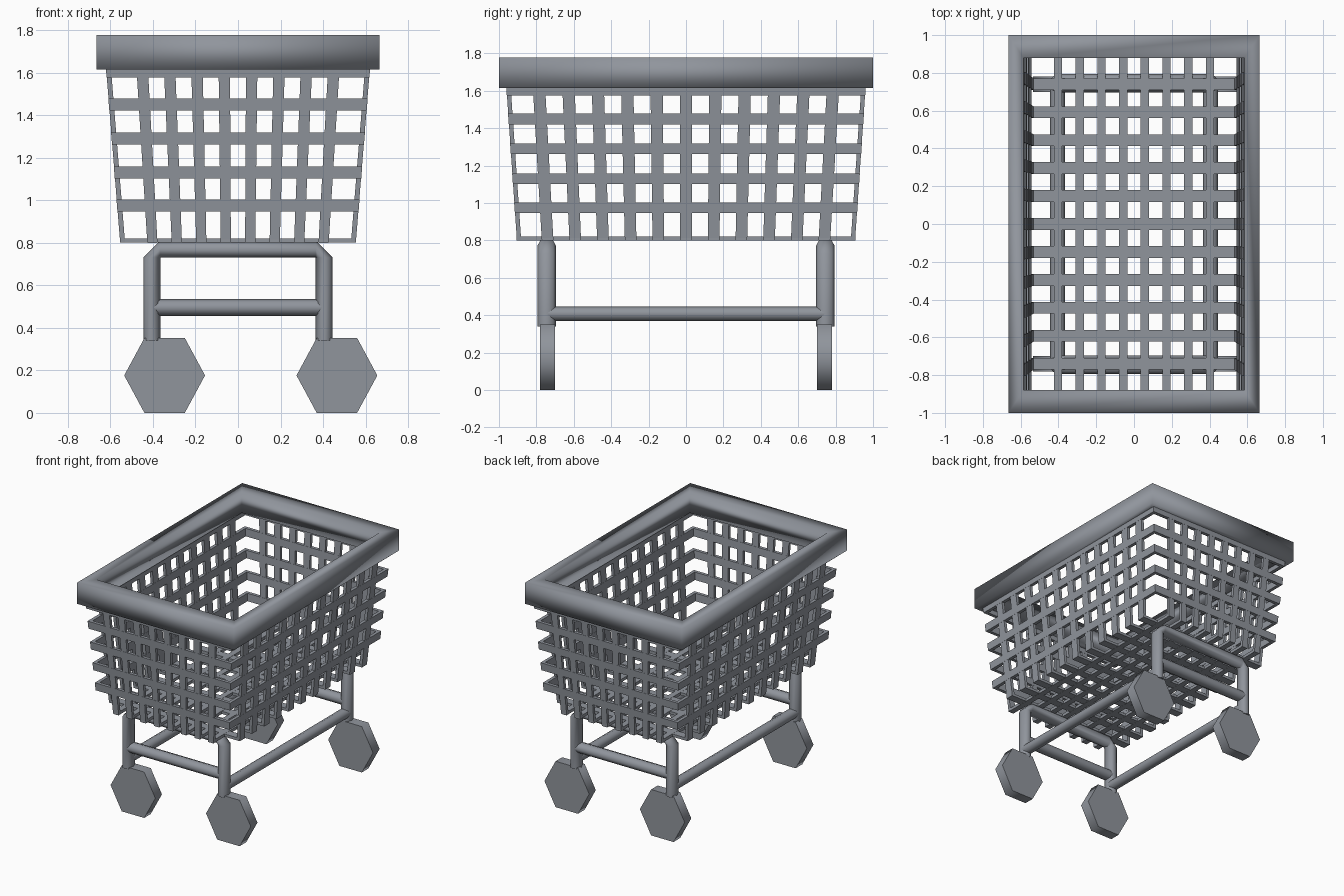
import bpy, bmesh, math
from mathutils import Vector

if "Cube" in bpy.data.objects:
    bpy.data.objects.remove(bpy.data.objects["Cube"])

grey = bpy.data.materials.new("steel grey")
grey.diffuse_color = (0.28, 0.30, 0.335, 1)
grey.use_nodes = True
grey.node_tree.nodes["Principled BSDF"].inputs["Base Color"].default_value = grey.diffuse_color


def finish(name, bm, smooth=None):
    """Turn a bmesh into a named, coloured object."""
    bmesh.ops.recalc_face_normals(bm, faces=bm.faces)
    me = bpy.data.meshes.new(name)
    bm.to_mesh(me)
    bm.free()
    me.materials.append(grey)
    ob = bpy.data.objects.new(name, me)
    bpy.context.collection.objects.link(ob)
    if smooth:
        bpy.ops.object.select_all(action='DESELECT')
        ob.select_set(True)
        bpy.context.view_layer.objects.active = ob
        bpy.ops.object.shade_smooth_by_angle(angle=math.radians(smooth))
    return ob


def block(bm, a, b):
    """Six-sided bar between two matching quads."""
    va, vb = [bm.verts.new(p) for p in a], [bm.verts.new(p) for p in b]
    bm.faces.new(va)
    bm.faces.new(vb[::-1])
    for i in range(4):
        j = (i + 1) % 4
        bm.faces.new((va[i], vb[i], vb[j], va[j]))


def tube(bm, pts, side, r_side, r_perp, sides=8):
    """Capped tube; each ring is square to its longest neighbouring segment."""
    pts = [Vector(p) for p in pts]
    side = Vector(side)
    rings = []
    for i, p in enumerate(pts):
        segs = [pts[k + 1] - pts[k] for k in (i - 1, i) if 0 <= k < len(pts) - 1]
        perp = max(segs, key=lambda s: s.length).normalized().cross(side)
        ring = []
        for k in range(sides):
            t = math.tau * k / sides
            ring.append(bm.verts.new(p + side * (r_side * math.cos(t)) + perp * (r_perp * math.sin(t))))
        rings.append(ring)
    for r, q in zip(rings, rings[1:]):
        for k in range(sides):
            j = (k + 1) % sides
            bm.faces.new((r[k], r[j], q[j], q[k]))
    bm.faces.new(rings[0])
    bm.faces.new(rings[-1])


# Basket proportions: walls lean outwards from floor to rim
Z0, Z1 = 0.80, 1.63
BX, BY, TX, TY = 0.555, 0.905, 0.622, 0.962
T = 0.025
XS = [0.115 * (i - 3.5) for i in range(8)]
YS = [0.148 * (i - 5) for i in range(11)]
LEVELS = [0.975, 1.13, 1.29, 1.45, 1.605]


def half(axis, z):
    f = (z - Z0) / (Z1 - Z0)
    return BX + (TX - BX) * f if axis == 0 else BY + (TY - BY) * f


def wall(name, axis, sign):
    """Lattice wall whose strips run along the given axis."""
    bm = bmesh.new()
    other = 1 - axis

    def pt(u, z, inset):
        d = sign * (half(other, z) - inset)
        return (u, d, z) if axis == 0 else (d, u, z)

    for z in LEVELS:
        ends = []
        for s in (-1, 1):
            quad = []
            for h, inset in ((-0.029, 0), (0.029, 0), (0.029, T), (-0.029, T)):
                quad.append(pt(s * (half(axis, z + h) - (T if axis else 0)), z + h, inset))
            ends.append(quad)
        block(bm, *ends)
    w = 0.024 if axis == 0 else 0.031
    for u in (XS if axis == 0 else YS):
        ends = []
        for z in (Z0, Z1):
            k = half(axis, z) / half(axis, Z0)
            ends.append([pt((u + e) * k, z, i) for e, i in
                         ((-w, 0.001), (w, 0.001), (w, T - 0.001), (-w, T - 0.001))])
        block(bm, *ends)
    finish(name, bm)


wall("front_basket_wall", 0, -1)
wall("back_basket_wall", 0, 1)
wall("left_basket_wall", 1, -1)
wall("right_basket_wall", 1, 1)

# Basket floor lattice
bm = bmesh.new()
for x in XS:
    block(bm, *[[(x + e, y, z) for e, z in ((-.022, .799), (.022, .799), (.022, .822), (-.022, .822))]
                for y in (-BY, BY)])
for y in YS:
    block(bm, *[[(x, y + e, z) for e, z in ((-.031, .80), (.031, .80), (.031, .821), (-.031, .821))]
                for x in (-BX, BX)])
finish("basket_floor", bm)

# Thick rim: rectangular section swept round the basket mouth
bm = bmesh.new()
loops = []
for hx, hy, z in ((.665, 1, 1.615), (.665, 1, 1.777), (.585, .88, 1.777), (.585, .88, 1.615)):
    loops.append([bm.verts.new((sx * hx, sy * hy, z)) for sx, sy in ((-1, -1), (1, -1), (1, 1), (-1, 1))])
for i in range(4):
    a, b = loops[i], loops[(i + 1) % 4]
    for k in range(4):
        j = (k + 1) % 4
        bm.faces.new((a[k], a[j], b[j], b[k]))
finish("basket_rim", bm, 120)

# Leg hoops with cross bars, front and back
LX, LY = 0.405, 0.745
for name, y in (("front", -LY), ("back", LY)):
    bm = bmesh.new()
    tube(bm, [(-LX, y, .34), (-LX, y, .73), (-.366, y, .77), (.366, y, .77), (LX, y, .73), (LX, y, .34)],
         (0, 1, 0), 0.05, 0.04)
    finish(name + "_leg_hoop", bm, 60)
    bm = bmesh.new()
    tube(bm, [(-LX, y, .495), (LX, y, .495)], (0, 1, 0), 0.045, 0.04)
    finish(name + "_cross_bar", bm, 60)

# Long side bars
for name, x in (("left", -LX), ("right", LX)):
    bm = bmesh.new()
    tube(bm, [(x, -LY, .408), (x, LY, .408)], (1, 0, 0), 0.04, 0.038)
    finish(name + "_side_bar", bm, 60)

# Six-sided wheels, all trailing slightly to the same side of the legs
for yn, y in (("front", -0.74), ("back", 0.74)):
    for xn, x in (("left", -0.345), ("right", 0.465)):
        bm = bmesh.new()
        tube(bm, [(x, y - .04, .176), (x, y + .04, .176)], (1, 0, 0), 0.19, 0.176 / math.sin(math.pi / 3), 6)
        finish(f"{yn}_{xn}_wheel", bm, 65)
